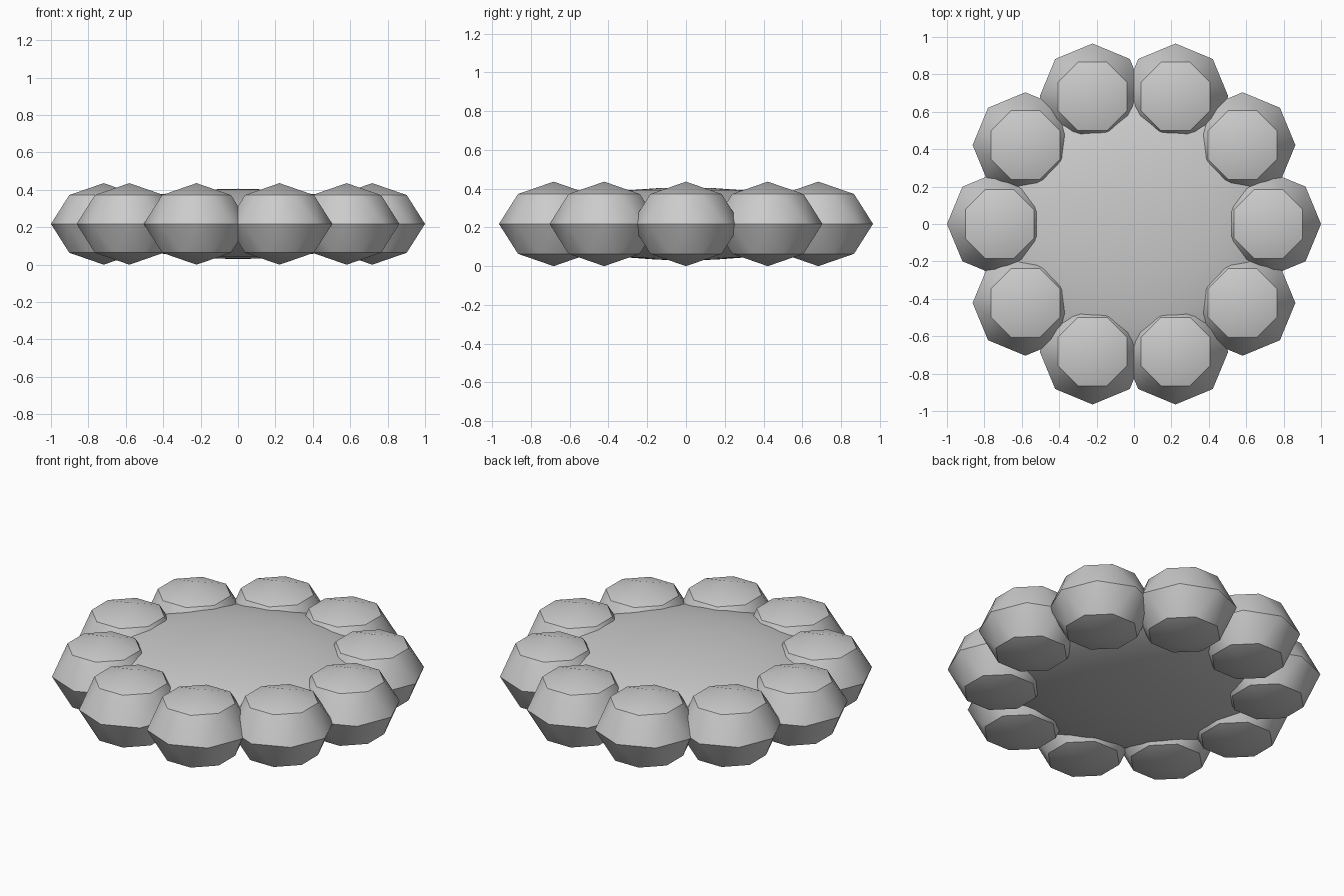
import bpy, bmesh, math

if "Cube" in bpy.data.objects:
    bpy.data.objects.remove(bpy.data.objects["Cube"])

R_RING, R_LOBE, H_LOBE = 0.718, 0.282, 0.218
N = 8


def activate(obj):
    bpy.ops.object.select_all(action='DESELECT')
    obj.select_set(True)
    bpy.context.view_layer.objects.active = obj


def ring(bm, radius, z, offset):
    return [bm.verts.new((radius * math.cos(2 * math.pi * (i + offset) / N),
                          radius * math.sin(2 * math.pi * (i + offset) / N), z))
            for i in range(N)]


# faceted lobe: octagonal equator, staggered rings above and below, two poles
def lobe_mesh():
    bm = bmesh.new()
    equator = ring(bm, R_LOBE, 0, 0)
    s = math.sqrt(0.5)
    for side in (1, -1):
        shoulder = ring(bm, R_LOBE * s, side * H_LOBE * s, 0.5)
        pole = bm.verts.new((0, 0, side * H_LOBE))
        for i in range(N):
            j = (i + 1) % N
            bm.faces.new((equator[i], equator[j], shoulder[i]))
            bm.faces.new((shoulder[i], equator[j], shoulder[j]))
            bm.faces.new((shoulder[i], shoulder[j], pole))
    bmesh.ops.recalc_face_normals(bm, faces=bm.faces)
    mesh = bpy.data.meshes.new("lobe")
    bm.to_mesh(mesh)
    bm.free()
    return mesh


# ten lobes around the rim, all in the same orientation
mesh = lobe_mesh()
for k in range(10):
    a = 2 * math.pi * k / 10
    obj = bpy.data.objects.new(f"rim_lobe_{k + 1}", mesh)
    obj.location = (R_RING * math.cos(a), R_RING * math.sin(a), H_LOBE)
    bpy.context.collection.objects.link(obj)
    if k == 0:
        activate(obj)
        bpy.ops.object.shade_smooth_by_angle(angle=math.radians(30))

# flattened round cushion in the middle
bpy.ops.mesh.primitive_uv_sphere_add(segments=32, ring_count=16, radius=1,
                                     location=(0, 0, H_LOBE))
centre = bpy.context.object
centre.name = "centre_cushion"
centre.scale = (0.765, 0.765, 0.188)
bpy.ops.object.transform_apply(location=False, rotation=False, scale=True)
bpy.ops.object.shade_smooth()
